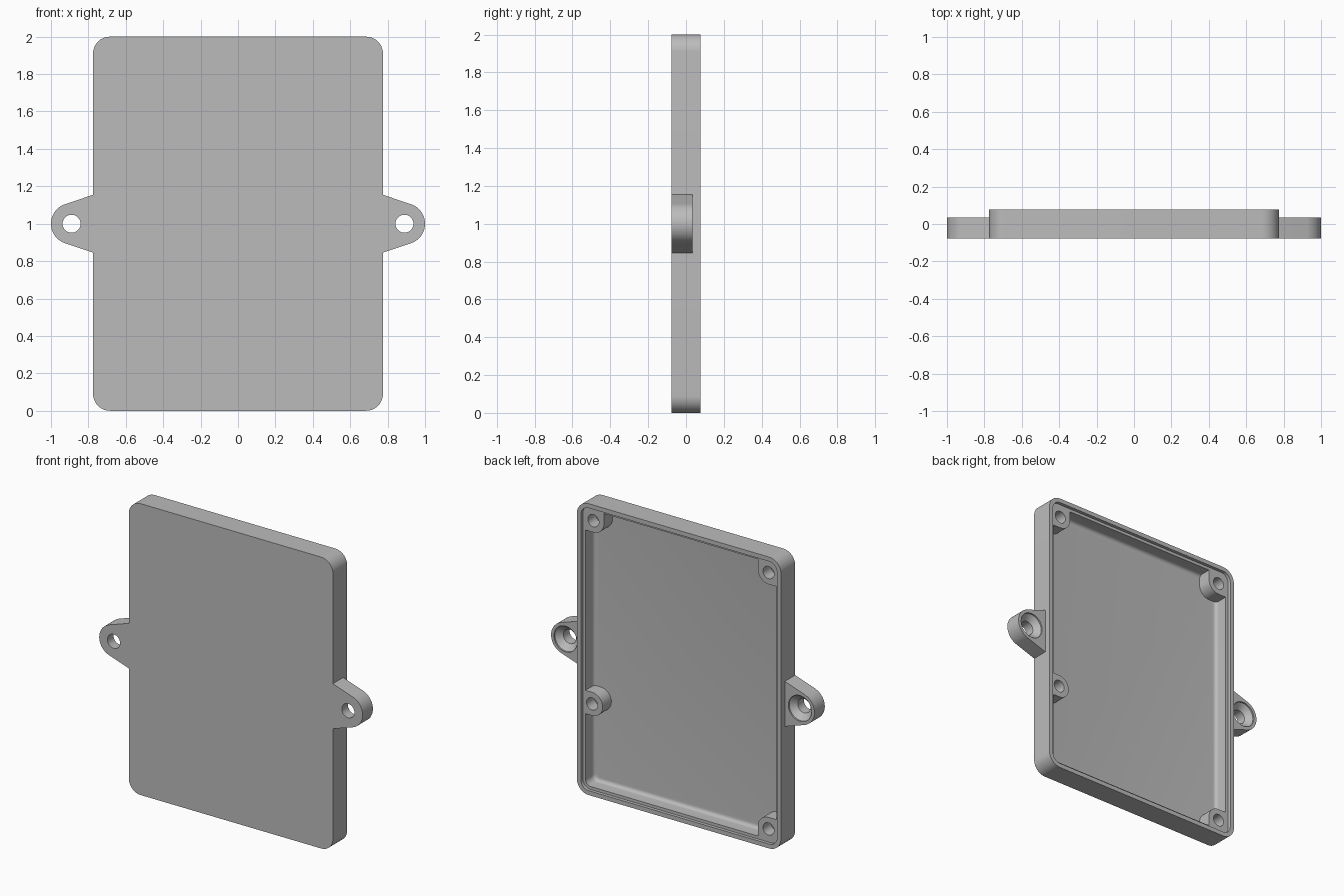
import bpy, bmesh
from math import sin, cos, pi, radians

if "Cube" in bpy.data.objects:
    bpy.data.objects.remove(bpy.data.objects["Cube"])

grey = bpy.data.materials.new("matte grey")
grey.use_nodes = True
COLOUR = (0.5, 0.5, 0.5, 1)
grey.diffuse_color = COLOUR
grey.node_tree.nodes["Principled BSDF"].inputs["Base Color"].default_value = COLOUR

FRONT, BACK, LEDGE, FLOOR = -0.077, 0.077, 0.055, -0.04
HALF_W, HALF_H, CORNER = 0.775, 1.0, 0.09
RIM, WALL = 0.03, 0.05


def arc(cx, cz, r, start, end, n=12):
    """Points on an arc in the x-z plane, angles in degrees."""
    angles = [radians(start + (end - start) * i / n) for i in range(n + 1)]
    return [(cx + r * cos(a), cz + r * sin(a)) for a in angles]


def rounded_rect(inset):
    """Tray outline moved inward by an inset."""
    r = max(CORNER - inset, 0.03)
    w, h = HALF_W - inset - r, HALF_H - inset - r
    corners = [(w, h), (-w, h), (-w, -h), (w, -h)]
    return [p for k, (x, z) in enumerate(corners)
            for p in arc(x, z + 1, r, 90 * k, 90 * k + 90)]


def loft(name, sections):
    """Skin a list of (outline, y) sections and cap both ends."""
    bm = bmesh.new()
    rings = [[bm.verts.new((x, y, z)) for x, z in pts] for pts, y in sections]
    n = len(rings[0])
    for a, b in zip(rings, rings[1:]):
        for i in range(n):
            j = (i + 1) % n
            bm.faces.new((a[i], a[j], b[j], b[i]))
    bm.faces.new(rings[0])
    bm.faces.new(rings[-1])
    bmesh.ops.recalc_face_normals(bm, faces=bm.faces)
    mesh = bpy.data.meshes.new(name)
    bm.to_mesh(mesh)
    bm.free()
    mesh.materials.append(grey)
    ob = bpy.data.objects.new(name, mesh)
    bpy.context.collection.objects.link(ob)
    return ob


def activate(ob):
    bpy.ops.object.select_all(action='DESELECT')
    ob.select_set(True)
    bpy.context.view_layer.objects.active = ob


def smooth(ob):
    activate(ob)
    bpy.ops.object.shade_smooth_by_angle(angle=radians(35))


def drill(ob, x, z, profile):
    """Cut a turned hole, given as (radius, y) steps."""
    cutter = loft("drill", [(arc(x, z, r, 0, 352.5, 47), y) for r, y in profile])
    cutter.hide_render = True
    mod = ob.modifiers.new("hole", 'BOOLEAN')
    mod.operation, mod.solver, mod.object = 'DIFFERENCE', 'EXACT', cutter
    activate(ob)
    bpy.ops.object.modifier_apply(modifier=mod.name)
    bpy.data.objects.remove(cutter)
    smooth(ob)


# Shallow tray: outer shell, rim, recessed ledge, cavity with filleted floor
FILLET = 0.025
fillet = [(rounded_rect(WALL + FILLET * (1 - cos(a))), FLOOR + FILLET * (1 - sin(a)))
          for a in (i * pi / 12 for i in range(7))]
tray = loft("tray", [(rounded_rect(0), FRONT), (rounded_rect(0), BACK),
                     (rounded_rect(RIM), BACK), (rounded_rect(RIM), LEDGE),
                     (rounded_rect(WALL), LEDGE)] + fillet)
smooth(tray)

# Mounting ears with countersunk screw holes
EAR_X, EAR_R, EAR_BACK = 0.89, 0.11, 0.035
for side, name in ((1, "left_ear"), (-1, "right_ear")):
    pts = [(0.765, 0.842)] + arc(EAR_X, 1, EAR_R, -71, 71, 32) + [(0.765, 1.158)]
    pts = [(side * x, z) for x, z in pts]
    ear = loft(name, [(pts, FRONT), (pts, EAR_BACK)])
    drill(ear, side * EAR_X, 1, [(0.048, FRONT - 0.05), (0.048, -0.01),
                                 (0.088, 0.025), (0.088, EAR_BACK + 0.05)])

# Screw bosses: three in corners, one on the left wall
BOSS_R = 0.08
HOLE = [(0.042, -0.03), (0.042, BACK + 0.05)]


def boss(name, x, z, pts):
    ob = loft(name, [(pts, FLOOR - 0.01), (pts, LEDGE)])
    drill(ob, x, z, HOLE)


EDGE_X, EDGE_Z = HALF_W - RIM, HALF_H - RIM
for sx, sz, name in ((1, 1, "upper_left_boss"), (-1, 1, "upper_right_boss"),
                     (-1, -1, "lower_right_boss")):
    x, z = 0.665, 0.88
    pts = arc(x, z, BOSS_R, 180, 270) + [(EDGE_X, z - BOSS_R), (EDGE_X, EDGE_Z),
                                         (x - BOSS_R, EDGE_Z)]
    boss(name, sx * x, 1 + sz * z, [(sx * px, 1 + sz * pz) for px, pz in pts])

x, z = 0.675, 0.62
boss("side_boss", x, z, arc(x, z, BOSS_R, 90, 270, 24)
     + [(EDGE_X, z - BOSS_R), (EDGE_X, z + BOSS_R)])
